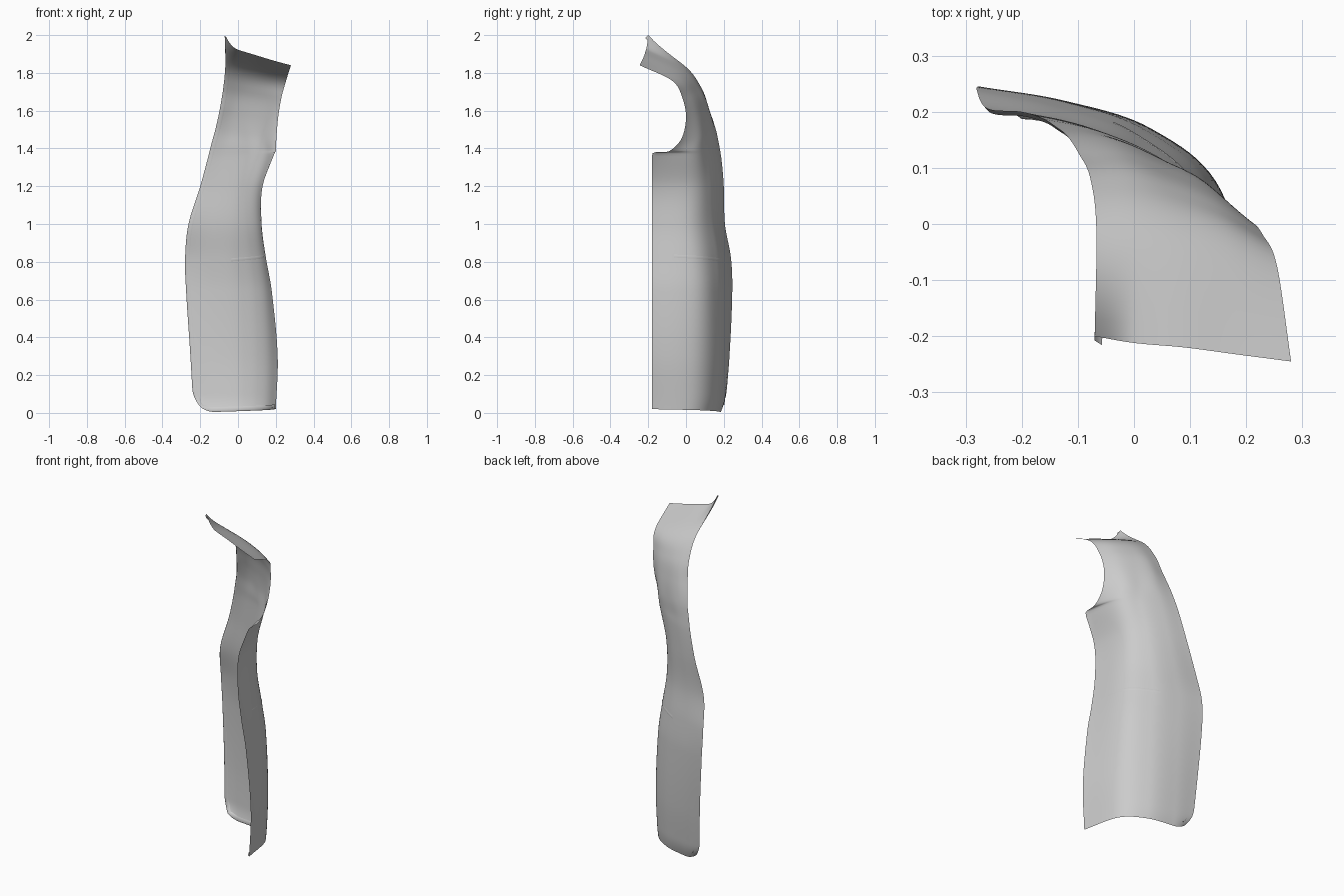
import bpy, math
from mathutils import Vector

if "Cube" in bpy.data.objects:
    bpy.data.objects.remove(bpy.data.objects["Cube"])

# Cross-sections: z at front edge, z at side edge, then five (x, y) points
# running from the front opening round to the side seam
torso = [
    (0.00, 0.02, -.235, .205, -.12, .195, .03, .155, .150, .05, .200, -.18),
    (0.30, 0.30, -.252, .230, -.12, .215, .03, .170, .155, .06, .210, -.18),
    (0.65, 0.65, -.275, .245, -.13, .220, .02, .168, .138, .06, .178, -.18),
    (0.82, 0.82, -.280, .238, -.14, .210, .00, .160, .118, .05, .148, -.18),
    (1.00, 1.00, -.262, .206, -.13, .185, .00, .135, .100, .03, .125, -.18),
    (1.20, 1.20, -.200, .200, -.09, .175, .02, .125, .102, .03, .130, -.18),
    (1.34, 1.37, -.162, .188, -.06, .165, .05, .115, .145, .03, .192, -.18),
]
yoke = [
    (1.42, 1.385, -.142, .175, -.05, .158, .05, .115, .142, .05, .200, -.09),
    (1.50, 1.45, -.120, .158, -.03, .148, .05, .114, .132, .07, .203, -.025),
    (1.60, 1.56, -.098, .125, -.02, .125, .06, .097, .140, .06, .212, .000),
    (1.72, 1.67, -.078, .082, .00, .080, .07, .062, .150, .03, .230, -.020),
    (1.84, 1.76, -.067, -.01, .01, -.010, .09, -.020, .170, -.04, .255, -.075),
    (1.95, 1.84, -.070, -.20, .00, -.212, .09, -.220, .180, -.232, .280, -.245),
]
rows = torso + yoke
knots = [r[0] for r in rows]
ctrl = [[Vector((r[2 + 2 * i], r[3 + 2 * i], r[0] + (r[1] - r[0]) * i / 4))
         for i in range(5)] for r in rows]


def spline(ks, ps, t):
    n = len(ks)
    i = max(j for j in range(n - 1) if ks[j] <= t or j == 0)
    h = ks[i + 1] - ks[i]
    s = (t - ks[i]) / h

    def tan(j):
        a, b = max(j - 1, 0), min(j + 1, n - 1)
        return (ps[b] - ps[a]) / (ks[b] - ks[a]) * h
    return (ps[i] * (2*s**3 - 3*s*s + 1) + tan(i) * (s**3 - 2*s*s + s)
            + ps[i + 1] * (3*s*s - 2*s**3) + tan(i + 1) * (s**3 - s*s))


def surface(u, v):
    cols = [spline(knots, [r[i] for r in ctrl], v) for i in range(5)]
    p = spline([0, .25, .5, .75, 1], cols, u)
    if v < 1.35:
        p.y = max(p.y, -.18)
    # neck point flares upward
    if v > 1.84 and u < .25:
        p.z += .05 * (1 - 4 * u) ** 2 * ((v - 1.84) / .11) ** 2
    # round the bottom front corner
    dx = min(max((-.115 - p.x) / .128, 0), 1)
    dz = min(max((.13 - p.z) / .13, 0), 1)
    p.x += .128 * dx * (1 - math.sqrt(1 - dz * dz / 2))
    p.z += .13 * dz * (1 - math.sqrt(1 - dx * dx / 2))
    # bottom edge dips slightly in the middle and tucks inward
    k = max(0, 1 - v / .09) ** 2
    p.y -= .018 * k * (1 - u)
    return p


def outward(u, v):
    e = .004
    u = min(max(u, .01), .99)
    v = min(max(v, .01), 1.94)
    du = surface(u + e, v) - surface(u - e, v)
    dv = surface(u, v + e) - surface(u, v - e)
    return dv.cross(du).normalized()


def make_sheet(name, grid):
    w = len(grid[0])
    faces = [(j * w + i, (j + 1) * w + i, (j + 1) * w + i + 1, j * w + i + 1)
             for j in range(len(grid) - 1) for i in range(w - 1)]
    me = bpy.data.meshes.new(name)
    me.from_pydata([p for row in grid for p in row], [], faces)
    me.polygons.foreach_set("use_smooth", [True] * len(faces))
    ob = bpy.data.objects.new(name, me)
    bpy.context.collection.objects.link(ob)
    return ob


# Main cloth panel
NU, NV = 40, 110
make_sheet("front_panel", [[surface(i / NU, 1.95 * j / NV) for i in range(NU + 1)]
                           for j in range(NV + 1)])

# Folded hem along the bottom and up the front opening
border = [(1 - i / NU, 0) for i in range(NU)] + [(0, 1.95 * j / NV) for j in range(NV + 1)]
pts = [surface(*b) for b in border]
hem = [[], [], []]
for k, (u, v) in enumerate(border):
    along = (pts[min(k + 1, len(pts) - 1)] - pts[max(k - 1, 0)]).normalized()
    n = outward(u, v)
    inward = along.cross(n).normalized()
    if inward.dot(surface(.4, max(v, .3)) - pts[k]) < 0:
        inward = -inward
    hem[0].append(pts[k])
    hem[1].append(pts[k] + inward * .008 - n * .007)
    hem[2].append(pts[k] + inward * .025 - n * .004)
make_sheet("folded_hem", hem)

# Narrow pocket welt, one strip on each face of the cloth
for side, name in ((.002, "pocket_welt"), (-.002, "pocket_welt_lining")):
    strip = []
    for dz in (-.008, 0, .008):
        strip.append([])
        for i in range(25):
            u = .43 + .45 * i / 24
            v = .81 + .02 * i / 24 + dz
            strip[-1].append(surface(u, v) + outward(u, v) * (side if dz == 0 else side * .3))
    make_sheet(name, strip)
